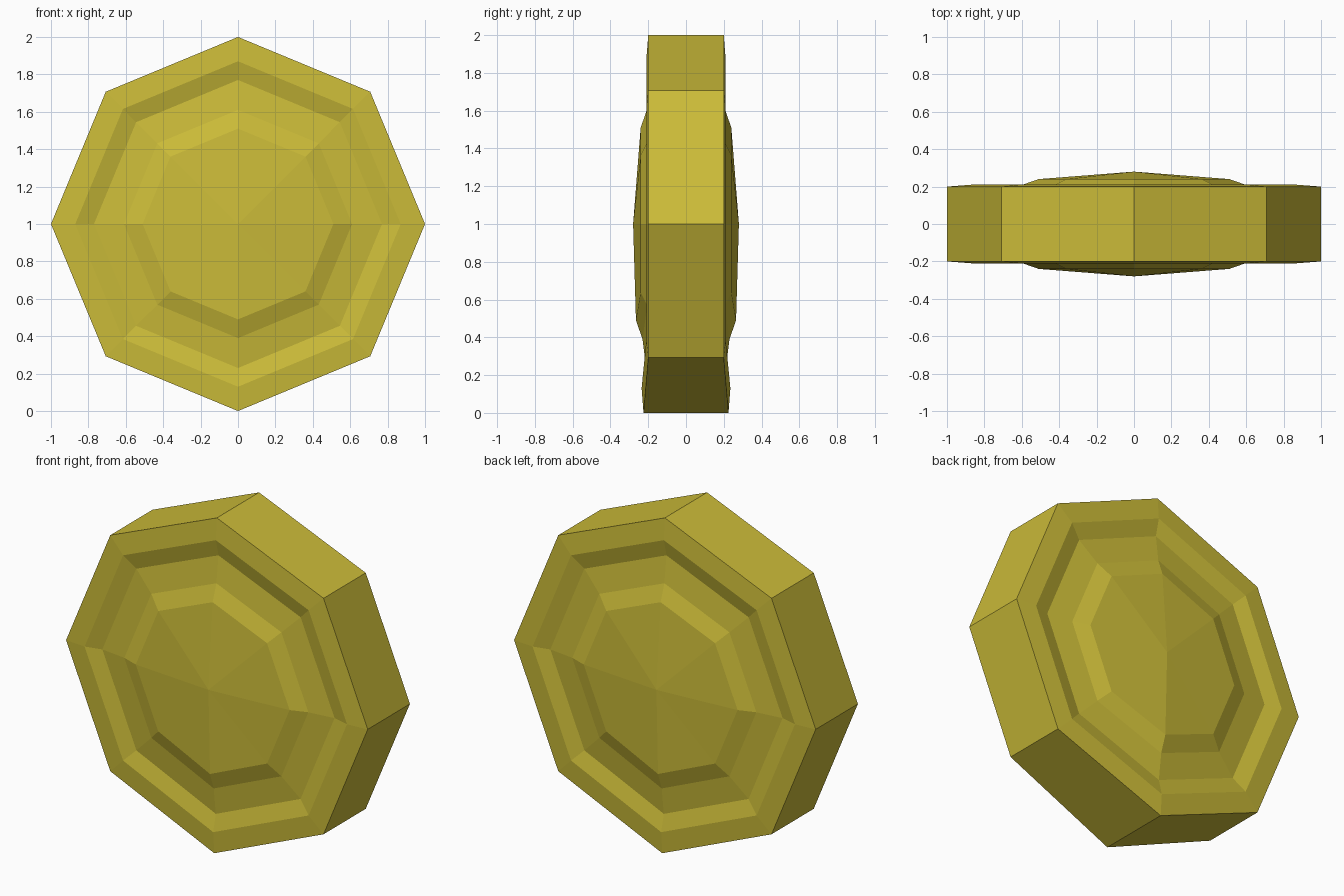
import bpy, bmesh
from math import sin, cos, pi

if "Cube" in bpy.data.objects:
    bpy.data.objects.remove(bpy.data.objects["Cube"])

SIDES = 8
# ring radius and half thickness, rim inwards
PROFILE = [(1.0, 0.20), (0.87, 0.21), (0.77, 0.185), (0.61, 0.205), (0.51, 0.24)]
CENTRE = 0.28
BOTTOM_EXTRA = 0.025  # the lowest spoke is slightly thicker

bm = bmesh.new()


def ring(radius, depth, side):
    verts = []
    for i in range(SIDES):
        a = 2 * pi * i / SIDES
        y = depth + (BOTTOM_EXTRA if i == 6 else 0)
        verts.append(bm.verts.new((radius * cos(a), side * y, 1 + radius * sin(a))))
    return verts


def bridge(a, b):
    for i in range(SIDES):
        j = (i + 1) % SIDES
        bm.faces.new((a[i], a[j], b[j], b[i]))


# stepped front and back faces with a domed centre
rims = []
for side in (-1, 1):
    rings = [ring(r, d, side) for r, d in PROFILE]
    for a, b in zip(rings, rings[1:]):
        bridge(a, b)
    tip = bm.verts.new((0, side * CENTRE, 1))
    for i in range(SIDES):
        bm.faces.new((rings[-1][i], rings[-1][(i + 1) % SIDES], tip))
    rims.append(rings[0])

# outer edge band
bridge(*rims)
bmesh.ops.recalc_face_normals(bm, faces=bm.faces)

mesh = bpy.data.meshes.new("coin")
bm.to_mesh(mesh)
bm.free()
coin = bpy.data.objects.new("coin", mesh)
bpy.context.collection.objects.link(coin)

gold = bpy.data.materials.new("gold")
gold.diffuse_color = (0.60, 0.50, 0.04, 1)
gold.use_nodes = True
gold.node_tree.nodes["Principled BSDF"].inputs["Base Color"].default_value = gold.diffuse_color
mesh.materials.append(gold)
